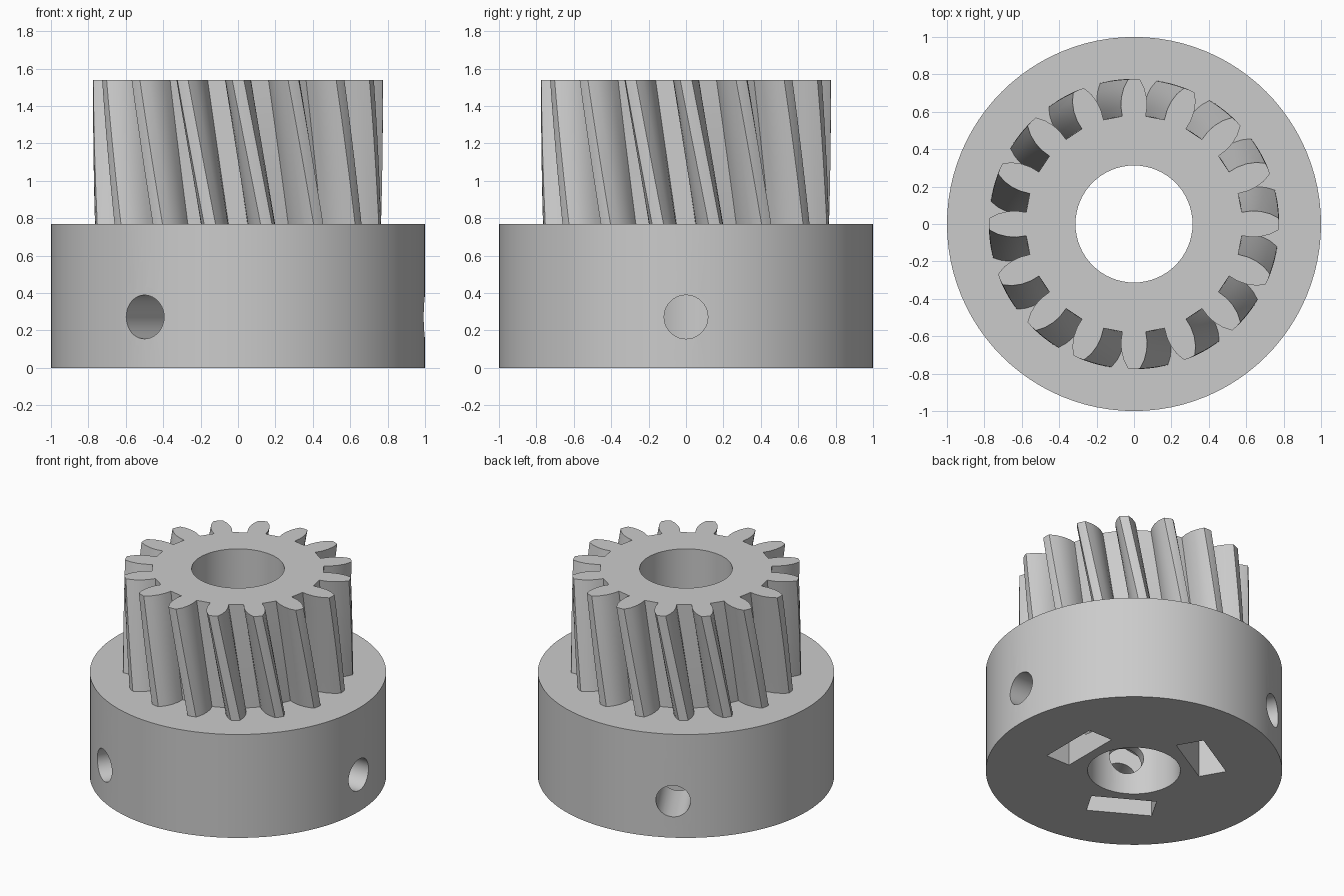
import bpy
import bmesh
from math import cos, sin, pi, radians
from mathutils import Matrix

cube = bpy.data.objects.get("Cube")
if cube:
    bpy.data.objects.remove(cube)

grey = bpy.data.materials.new("plain_grey")
grey.use_nodes = True
grey.diffuse_color = (0.6, 0.6, 0.6, 1)
grey.node_tree.nodes["Principled BSDF"].inputs["Base Color"].default_value = (0.6, 0.6, 0.6, 1)

BASE_TOP, GEAR_TOP = 0.77, 1.54
TEETH = 16
TWIST = radians(11.25) / (GEAR_TOP - BASE_TOP)


def circle(radius, count):
    return [(radius * cos(2 * pi * i / count), radius * sin(2 * pi * i / count))
            for i in range(count)]


def prism(name, outline, low, high, steps=1, twist=0.0, matrix=None):
    """Extrude an outline along z, turning it by twist per unit below the top."""
    bm = bmesh.new()
    rings = []
    for s in range(steps + 1):
        z = low + (high - low) * s / steps
        a = (high - z) * twist
        rings.append([bm.verts.new((x * cos(a) - y * sin(a), x * sin(a) + y * cos(a), z))
                      for x, y in outline])
    n = len(outline)
    for lower, upper in zip(rings, rings[1:]):
        for i in range(n):
            j = (i + 1) % n
            bm.faces.new((lower[i], lower[j], upper[j], upper[i]))
    bm.faces.new(rings[0][::-1])
    bm.faces.new(rings[-1])
    if matrix:
        bm.transform(matrix)
    bmesh.ops.recalc_face_normals(bm, faces=bm.faces)
    mesh = bpy.data.meshes.new(name)
    bm.to_mesh(mesh)
    bm.free()
    mesh.materials.append(grey)
    obj = bpy.data.objects.new(name, mesh)
    bpy.context.collection.objects.link(obj)
    return obj


def combine(body, tool, operation):
    """Join or cut the body with a tool, then discard the tool."""
    bpy.context.view_layer.objects.active = body
    mod = body.modifiers.new(tool.name, 'BOOLEAN')
    mod.operation = operation
    mod.solver = 'EXACT'
    mod.object = tool
    bpy.ops.object.modifier_apply(modifier=mod.name)
    bpy.data.objects.remove(tool)


# Round hub
hub = prism("helical_gear_with_hub", circle(1.0, 96), 0, BASE_TOP)

# Barrel-shaped teeth: one flank (angle, radius), mirrored and repeated
flank = [(6.2, 0.58), (6.35, 0.63), (5.7, 0.68), (4.3, 0.73), (2.3, 0.774)]
tooth = [(-a, r) for a, r in flank] + [(0, 0.776)] + flank[::-1]
outline = []
for i in range(TEETH):
    for a, r in tooth:
        t = radians(a) + 2 * pi * i / TEETH
        outline.append((r * cos(t), r * sin(t)))
gear = prism("helical_teeth", outline, 0.7, GEAR_TOP, steps=8, twist=TWIST)
combine(hub, gear, 'UNION')

# Central bore
combine(hub, prism("bore_cutter", circle(0.313, 64), -0.2, 1.8), 'DIFFERENCE')

# Three set-screw holes, each with a pointed nut slot open at the bottom
SCREW_Z = 0.272
half = 0.223
slot = [(-half, -0.1), (half, -0.1), (half, SCREW_Z + 0.129),
        (0, SCREW_Z + 0.257), (-half, SCREW_Z + 0.129)]
screw = [(x, y + SCREW_Z) for x, y in circle(0.117, 40)]
radial = Matrix(((0, 0, 1, 0), (1, 0, 0, 0), (0, 1, 0, 0), (0, 0, 0, 1)))
for k in range(3):
    turn = Matrix.Rotation(2 * pi * k / 3, 4, 'Z') @ radial
    combine(hub, prism("nut_slot_cutter", slot, 0.385, 0.58, matrix=turn), 'DIFFERENCE')
    combine(hub, prism("screw_hole_cutter", screw, 0.2, 1.2, matrix=turn), 'DIFFERENCE')

# Smooth the round walls, keep the edges crisp
bpy.ops.object.select_all(action='DESELECT')
hub.select_set(True)
bpy.context.view_layer.objects.active = hub
bpy.ops.object.shade_smooth_by_angle(angle=radians(30))
